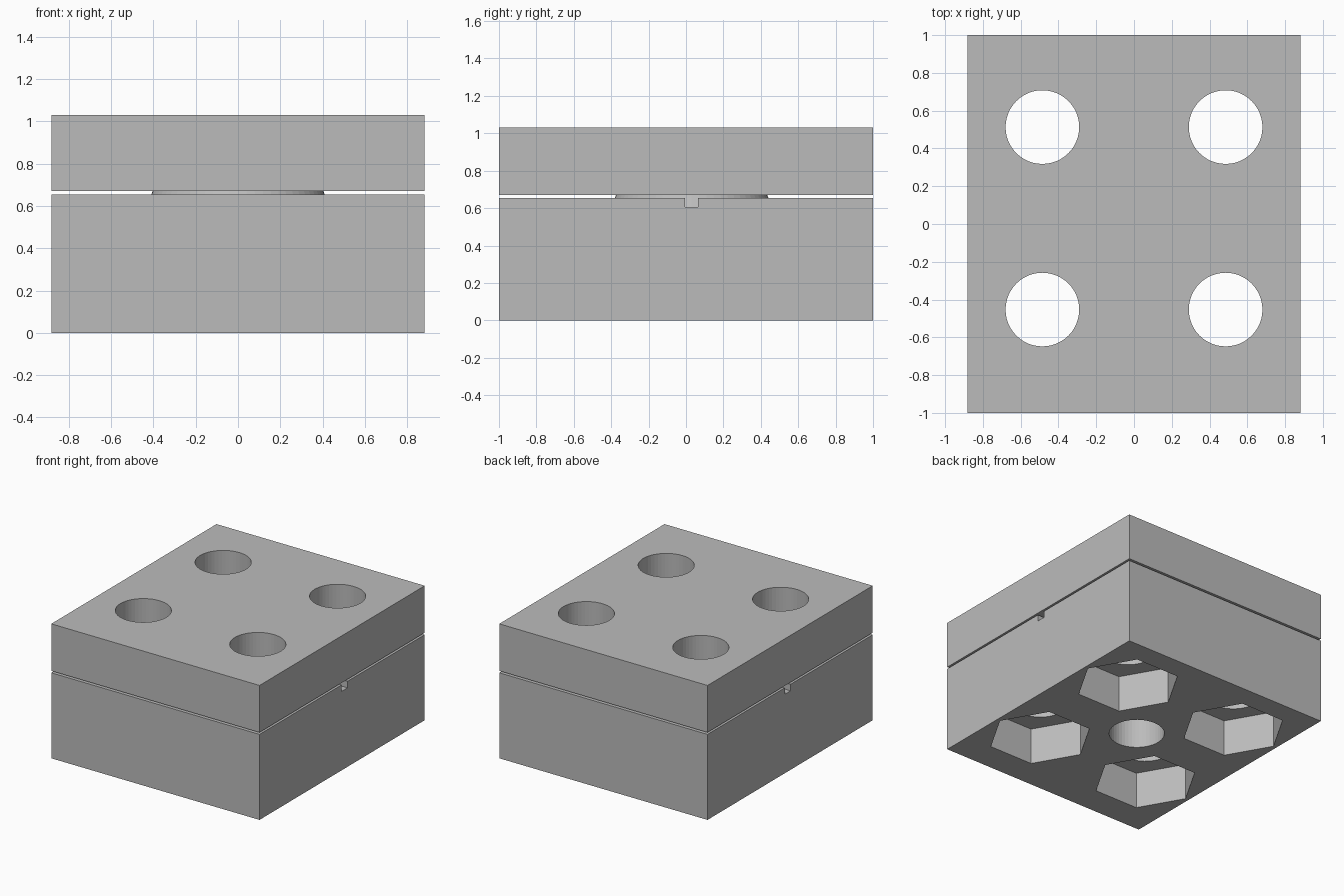
import bpy, bmesh, math
from mathutils import Matrix

if "Cube" in bpy.data.objects:
    bpy.data.objects.remove(bpy.data.objects["Cube"])

grey = bpy.data.materials.new("plain_grey")
grey.diffuse_color = (0.5, 0.5, 0.5, 1)
grey.use_nodes = True
grey.node_tree.nodes["Principled BSDF"].inputs["Base Color"].default_value = grey.diffuse_color

CY = 0.03                                   # centre of the hole pattern in y
HOLES = [(sx * 0.485, CY + sy * 0.483) for sx in (-1, 1) for sy in (-1, 1)]


def finish(name, bm):
    me = bpy.data.meshes.new(name)
    bm.to_mesh(me)
    bm.free()
    me.materials.append(grey)
    ob = bpy.data.objects.new(name, me)
    bpy.context.collection.objects.link(ob)
    return ob


def box(name, sx, sy, z0, z1, y=0):
    bm = bmesh.new()
    m = Matrix.Translation((0, y, (z0 + z1) / 2)) @ Matrix.Diagonal((sx, sy, z1 - z0, 1))
    bmesh.ops.create_cube(bm, size=1, matrix=m)
    return finish(name, bm)


def prism(name, x, y, z0, z1, r0, r1, sides, turn=0):
    bm = bmesh.new()
    m = Matrix.Translation((x, y, (z0 + z1) / 2)) @ Matrix.Rotation(turn, 4, 'Z')
    bmesh.ops.create_cone(bm, cap_ends=True, segments=sides, radius1=r0, radius2=r1,
                          depth=z1 - z0, matrix=m)
    return finish(name, bm)


def cut(target, cutter):
    mod = target.modifiers.new("cut", 'BOOLEAN')
    mod.operation = 'DIFFERENCE'
    mod.solver = 'EXACT'
    mod.object = cutter
    bpy.context.view_layer.objects.active = target
    bpy.ops.object.modifier_apply(modifier=mod.name)
    bpy.data.objects.remove(cutter, do_unlink=True)


# two stacked blocks with a thin gap between them
lower = box("lower_block", 1.765, 2, 0, 0.655)
upper = box("upper_block", 1.765, 2, 0.67, 1.03)

# four bolt holes through both blocks, hexagonal nut pockets underneath
for x, y in HOLES:
    for block in (lower, upper):
        cut(block, prism("cutter", x, y, -0.1, 1.2, 0.195, 0.195, 48))
    cut(lower, prism("cutter", x, y, -0.1, 0.28, 0.37, 0.37, 6, math.radians(30)))

# central hole from below, and the square channel across the joint
cut(lower, prism("cutter", 0, CY, -0.1, 0.8, 0.195, 0.195, 48))
cut(lower, box("cutter", 2, 0.07, 0.605, 0.8, CY))

# tapered centring plug in the joint
prism("centre_plug", 0, CY, 0.595, 0.68, 0.435, 0.40, 64)
